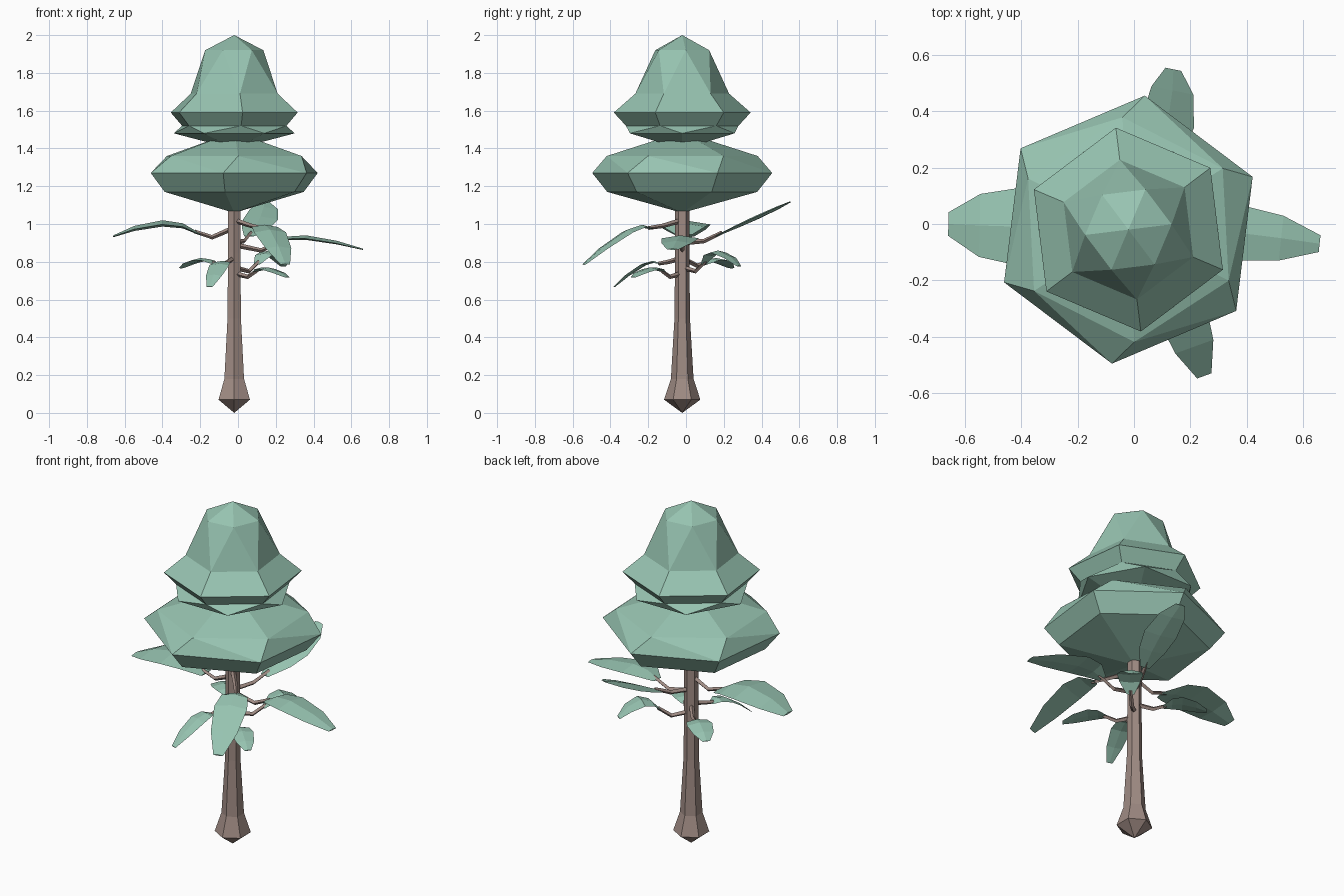
import bpy
import bmesh
from math import sin, cos, radians
from mathutils import Vector

default_cube = bpy.data.objects.get("Cube")
if default_cube:
    bpy.data.objects.remove(default_cube, do_unlink=True)

CENTRE = Vector((-0.02, -0.02, 0))
SIDES = 6


def make_material(name, colour):
    material = bpy.data.materials.new(name)
    material.use_nodes = True
    material.diffuse_color = colour
    shader = material.node_tree.nodes["Principled BSDF"]
    shader.inputs["Base Color"].default_value = colour
    shader.inputs["Roughness"].default_value = 0.9
    return material


foliage = make_material("soft_green", (0.31, 0.55, 0.44, 1))
bark = make_material("pale_brown", (0.35, 0.26, 0.23, 1))


def finish(name, bm, material):
    """Turn a bmesh into a flat shaded object of one colour."""
    bmesh.ops.recalc_face_normals(bm, faces=bm.faces)
    mesh = bpy.data.meshes.new(name)
    bm.to_mesh(mesh)
    bm.free()
    mesh.materials.append(material)
    bpy.context.collection.objects.link(bpy.data.objects.new(name, mesh))


def stacked_rings(name, rings, material):
    """Six-sided solid from (height, radius, turn) rings, each turned ahead."""
    bm = bmesh.new()
    layers = []
    for height, radius, turn in rings:
        layer = []
        for i in range(SIDES if radius else 1):
            angle = radians(turn + i * 360 / SIDES)
            offset = Vector((radius * cos(angle), radius * sin(angle), height))
            layer.append(bm.verts.new(CENTRE + offset))
        layers.append(layer)
    for low, high in zip(layers, layers[1:]):
        for i in range(SIDES):
            j = (i + 1) % SIDES
            if len(high) > 1:
                bm.faces.new((low[j], high[j], high[i]) if len(low) > 1
                             else (low[0], high[j], high[i]))
            if len(low) > 1:
                bm.faces.new((low[i], low[j], high[i % len(high)]))
    for end in (layers[0], layers[-1]):
        if len(end) > 1:
            bm.faces.new(end)
    finish(name, bm, material)


def loft(name, sections, material):
    """Closed solid through equal cross-sections."""
    bm = bmesh.new()
    loops = [[bm.verts.new(point) for point in section] for section in sections]
    count = len(loops[0])
    for first, second in zip(loops, loops[1:]):
        for i in range(count):
            j = (i + 1) % count
            bm.faces.new((first[i], first[j], second[j], second[i]))
    bm.faces.new(loops[0])
    bm.faces.new(loops[-1])
    finish(name, bm, material)


def make_leaf(name, base, middle, tip, width):
    """Thin bent leaf with a low ridge along its length."""
    along = tip - base
    side = Vector((-along.y, along.x, 0)).normalized()
    up = Vector((0, 0, 1))
    sections = []
    for t, spread in ((0, 0.3), (0.25, 0.8), (0.5, 1), (0.8, 0.8), (1, 0.3)):
        # Smooth path through base, middle and tip
        spine = (base * (1 - t) * (1 - 2 * t) + middle * 4 * t * (1 - t)
                 + tip * t * (2 * t - 1))
        half = side * width * spread / 2
        drop = up * width * spread * 0.08
        under = up * width * spread * 0.12
        sections.append((spine - half - drop, spine, spine + half - drop,
                         spine - under))
    loft(name, sections, foliage)


def make_branch(name, points, radius):
    """Thin four-sided twig along a bent path."""
    sections = []
    for i, point in enumerate(points):
        along = points[min(i + 1, len(points) - 1)] - points[max(i - 1, 0)]
        side = Vector((-along.y, along.x, 0)).normalized()
        rise = side.cross(along).normalized()
        size = radius * (1 - 0.15 * i)
        sections.append([point + side * size, point + rise * size,
                         point - side * size, point - rise * size])
    loft(name, sections, bark)


# Trunk with a flared foot and pointed root
stacked_rings("trunk", [
    (0, 0, 30), (0.07, 0.096, 30), (0.18, 0.06, 30), (0.5, 0.041, 30),
    (0.85, 0.038, 30), (1.3, 0.038, 30)], bark)

# Two main masses of foliage
stacked_rings("lower_canopy", [
    (1.07, 0.04, 23), (1.17, 0.4, 23), (1.27, 0.48, 23), (1.36, 0.4, 33),
    (1.45, 0.12, 33)], foliage)
stacked_rings("upper_canopy", [
    (1.43, 0.13, 0), (1.48, 0.32, 0), (1.52, 0.3, 37), (1.59, 0.365, 37),
    (1.69, 0.25, 37), (1.92, 0.155, 67), (2, 0, 67)], foliage)

# Side sprigs: twig start and knee heights, leaf base, middle, tip, width
SPRIGS = {
    "right_large": (0.98, 0.93, (-0.2, -0.01, 0.95), (-0.4, -0.01, 1.02), (-0.66, 0, 0.94), 0.28),
    "left_large": (0.89, 0.86, (0.2, -0.02, 0.9), (0.36, -0.03, 0.94), (0.66, -0.07, 0.87), 0.2),
    "back_large": (0.9, 0.91, (0.06, 0.16, 0.94), (0.12, 0.36, 1.04), (0.14, 0.55, 1.12), 0.19),
    "front_large": (1.02, 0.99, (0.12, -0.18, 0.98), (0.17, -0.31, 0.97), (0.25, -0.54, 0.79), 0.18),
    "right_small": (0.82, 0.78, (-0.12, 0.1, 0.79), (-0.2, 0.16, 0.82), (-0.3, 0.24, 0.77), 0.14),
    "front_small": (0.82, 0.8, (-0.07, -0.13, 0.79), (-0.1, -0.23, 0.79), (-0.15, -0.38, 0.67), 0.11),
    "left_small": (0.74, 0.72, (0.09, -0.12, 0.75), (0.16, -0.19, 0.77), (0.26, -0.28, 0.72), 0.12),
    "back_small": (0.77, 0.75, (0.1, 0.09, 0.79), (0.17, 0.17, 0.86), (0.24, 0.28, 0.78), 0.14),
}
for name, (start, knee, base, middle, tip, width) in SPRIGS.items():
    base, middle, tip = Vector(base), Vector(middle), Vector(tip)
    root = CENTRE + Vector((0, 0, start))
    bend = root.lerp(base, 0.65)
    bend.z = knee
    make_branch(name + "_branch", [root, bend, base.lerp(middle, 0.15)], 0.014)
    make_leaf(name + "_leaf", base, middle, tip, width)
